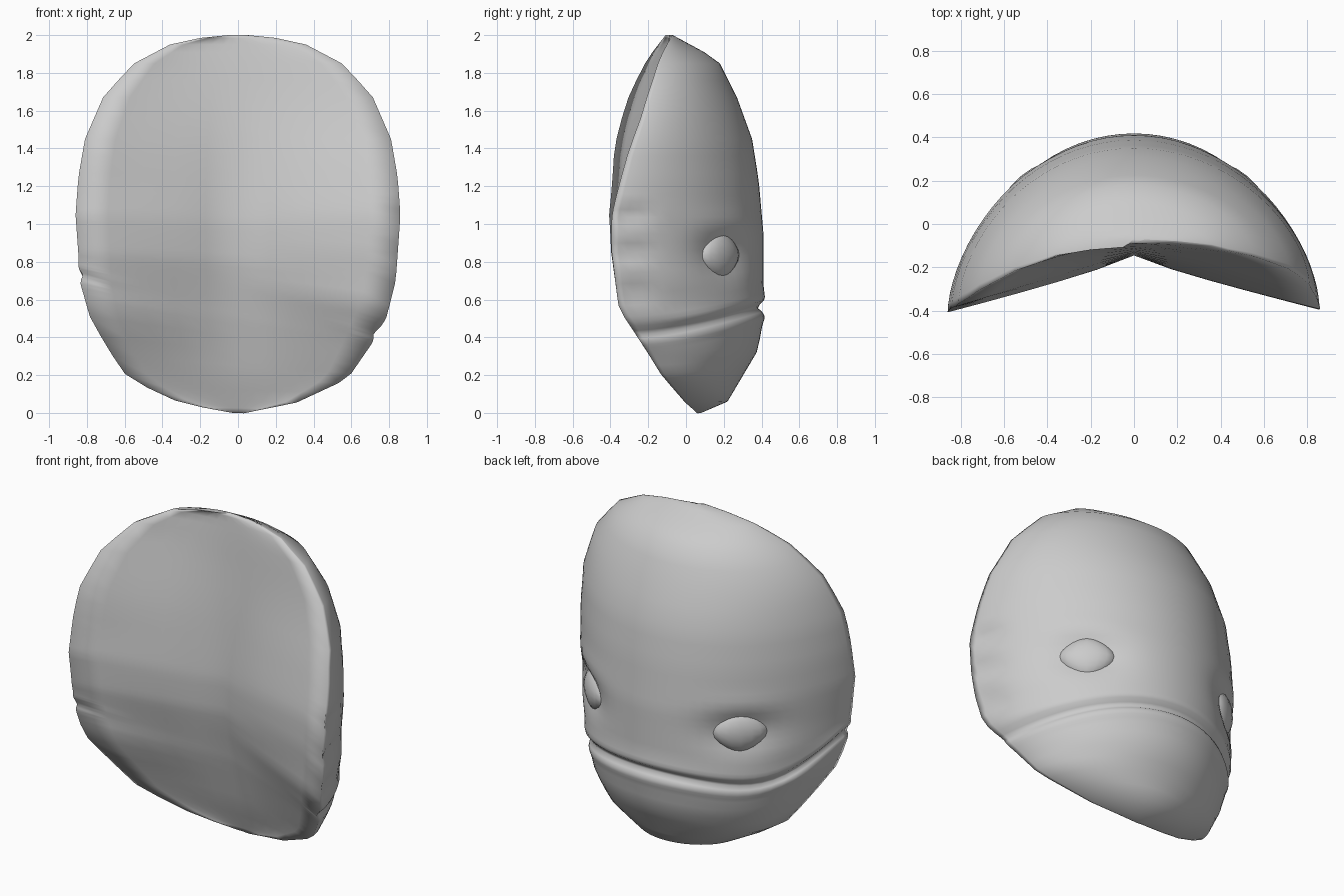
import bpy
import bmesh
from math import sin, cos, pi, exp
from mathutils import Vector

if "Cube" in bpy.data.objects:
    bpy.data.objects.remove(bpy.data.objects["Cube"])

grey = bpy.data.materials.new("light grey")
grey.use_nodes = True
grey.diffuse_color = (0.6, 0.6, 0.6, 1)
grey.node_tree.nodes["Principled BSDF"].inputs["Base Color"].default_value = (0.6, 0.6, 0.6, 1)

# Profiles as (height, value)
WIDTH = [(0, .03), (.05, .3), (.18, .58), (.34, .69), (.52, .79), (.7, .835), (1.05, .86),
         (1.25, .845), (1.45, .81), (1.68, .71), (1.85, .55), (1.95, .36), (1.985, .2), (2, .05)]
RIM = [(0, .06), (.05, 0), (.2, -.13), (.33, -.21), (.55, -.355), (.85, -.395), (1.05, -.4),
       (1.4, -.34), (1.69, -.25), (1.88, -.17), (2, -.09)]
CROWN = [(0, .08), (.06, .22), (.33, .38), (.5, .41), (.95, .41), (1.23, .385), (1.45, .35),
         (1.67, .27), (1.87, .17), (2, -.07)]
INNER = [(0, .06), (.2, -.01), (.5, -.08), (.8, -.135), (1, -.145), (1.5, -.13),
         (1.85, -.105), (2, -.09)]
EYE_Z = .835
EYE_ANGLE = .66


def at(profile, z):
    z = min(max(z, 0), 2)
    for (z0, a), (z1, b) in zip(profile, profile[1:]):
        if z <= z1:
            return a + (b - a) * (z - z0) / (z1 - z0)


def bell(x, width):
    return exp(-(x / width) ** 2)


def rim_y(z, side):
    return at(RIM, z) + side * .05 * bell(z - 1.6, .4)


def face_point(a, v, dents=True):
    """Point on the bulging face at angle a from the middle and row height v."""
    s, c = sin(a), max(cos(a), 0)
    # The mouth line droops to both sides, then climbs at the right rim
    bend = -.14 * s ** 2 + (.31 * s ** 8 if s < 0 else 0)
    z = v + bend * bell(v - .55, .27)
    r = rim_y(z, s)
    push = 0
    if dents:
        # Mouth groove between two lips, shallower towards the rims
        lips = .008 * bell(v - .615, .03) - .032 * bell(v - .56, .022) + .006 * bell(v - .505, .03)
        push += lips * (.5 + .5 * c)
        # Eye sockets and brows
        push -= .05 * bell(abs(a) - EYE_ANGLE, .22) * bell(z - EYE_Z, .12)
        push += .01 * bell(abs(a) - EYE_ANGLE, .25) * bell(z - 1.0, .06)
        # Ripples beside the left rim
        if s > 0 and .55 < z < 1.15 and c < .35:
            fade = 4 * (c / .35) * (1 - c / .35)
            push -= .025 * fade * max(0, cos(2 * pi * (z - .65) / .2))
    return Vector((at(WIDTH, z) * s + push * s,
                   r + (at(CROWN, z) - r) * c ** 1.2 + push * c, z))


# Mask: bulging face and shallow folded inside, joined at the rim
rows = [0, .025, .06, .12, .18, .25, .32, .39, .45]
rows += [.475 + .02 * i for i in range(9)]
rows += [.68 + .04 * i for i in range(14)]
rows += [1.27, 1.36, 1.45, 1.56, 1.67, 1.76, 1.85, 1.91, 1.95, 1.985, 2]
columns = 40
folds = (.8, .6, .4, .2, 0, -.2, -.4, -.6, -.8)

bm = bmesh.new()
rings = []
for v in rows:
    points = [face_point(-pi / 2 + pi * i / columns, v) for i in range(columns + 1)]
    left, right = (face_point(side * pi / 2, v, False) for side in (1, -1))
    mid_z = (left.z + right.z) / 2
    middle = Vector((0, at(INNER, mid_z), mid_z))
    # The inside is fuller at mid height and hollower towards top and bottom
    curve = .85 + 1.3 * (mid_z - 1) ** 2
    for t in folds:
        end = left if t > 0 else right
        p = middle.lerp(end, abs(t))
        p.y = middle.y + (end.y - middle.y) * abs(t) ** curve
        points.append(p)
    rings.append([bm.verts.new(p) for p in points])
for low, high in zip(rings, rings[1:]):
    n = len(low)
    for i in range(n):
        j = (i + 1) % n
        bm.faces.new((low[i], low[j], high[j], high[i]))
bm.faces.new(rings[0])
bm.faces.new(rings[-1])


def finish(bm, name):
    bmesh.ops.recalc_face_normals(bm, faces=bm.faces)
    mesh = bpy.data.meshes.new(name)
    bm.to_mesh(mesh)
    bm.free()
    mesh.materials.append(grey)
    for p in mesh.polygons:
        p.use_smooth = True
    obj = bpy.data.objects.new(name, mesh)
    bpy.context.collection.objects.link(obj)


finish(bm, "mask")

# Almond eyes set in the sockets
for side, name in ((1, "left_eye"), (-1, "right_eye")):
    a = side * EYE_ANGLE
    v = EYE_Z + .03
    centre = face_point(a, v, False)
    along = face_point(a + .05, v, False) - face_point(a - .05, v, False)
    along.z = 0
    along.normalize()
    out = Vector((-along.y, along.x, 0))
    if out.y < 0:
        out = -out
    centre.z = EYE_Z
    centre -= out * .06
    bm = bmesh.new()
    bmesh.ops.create_uvsphere(bm, u_segments=16, v_segments=10, radius=1)
    for vert in bm.verts:
        u, d, h = vert.co
        h *= 1 - .35 * abs(u) ** 1.5
        vert.co = centre + along * (u * .16) + out * (d * .07) + Vector((0, 0, h * .13))
    finish(bm, name)
